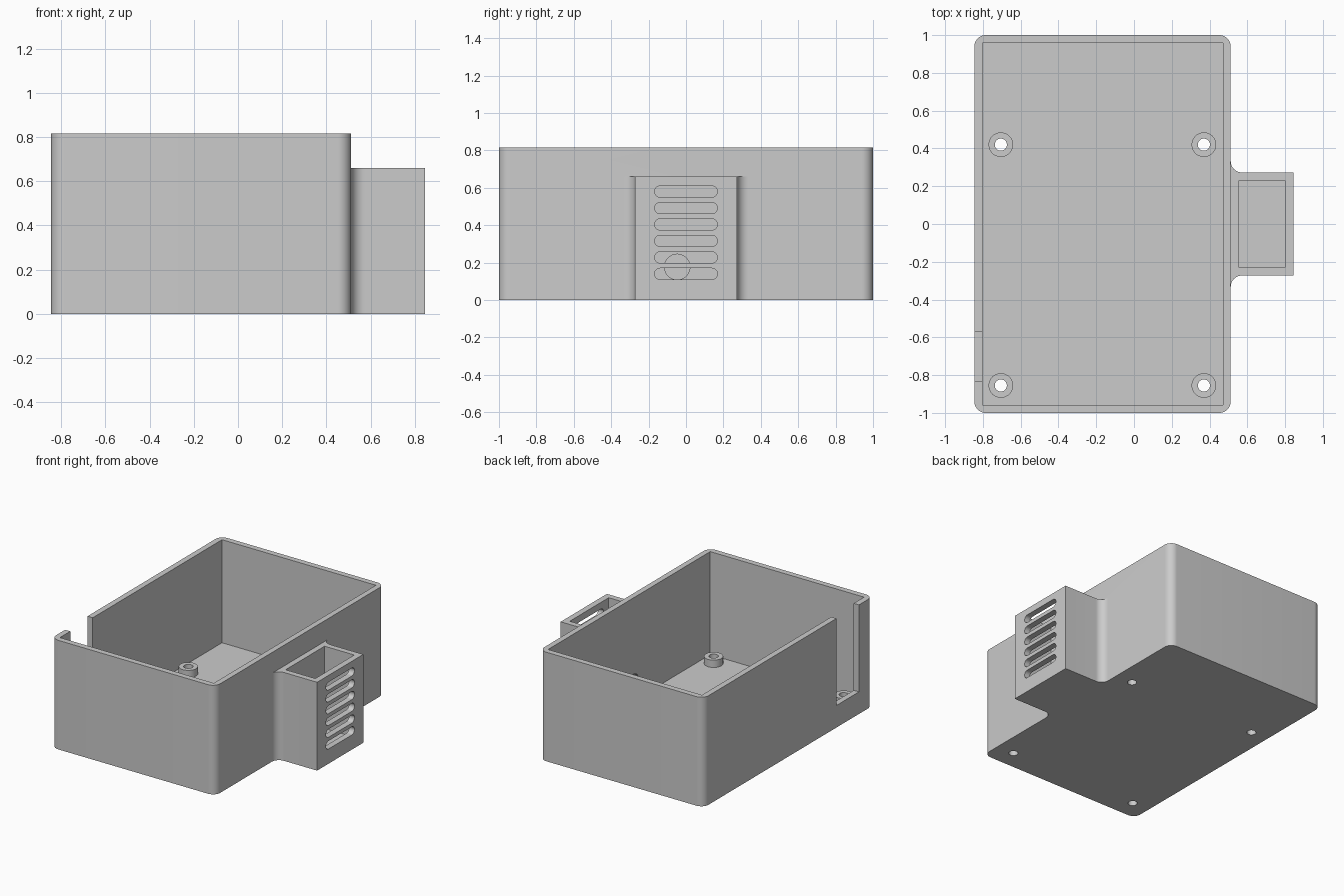
import bpy, bmesh
from math import pi, sin, cos

cube = bpy.data.objects.get("Cube")
if cube:
    bpy.data.objects.remove(cube, do_unlink=True)

grey = bpy.data.materials.new("plain grey")
grey.use_nodes = True
COLOUR = (0.6, 0.6, 0.6, 1)
grey.diffuse_color = COLOUR
grey.node_tree.nodes["Principled BSDF"].inputs["Base Color"].default_value = COLOUR


def arc(cx, cy, r, start, end, steps=12):
    """Points on an arc, angles in quarter turns."""
    angles = [(start + (end - start) * i / steps) * pi / 2 for i in range(steps + 1)]
    return [(cx + r * cos(a), cy + r * sin(a)) for a in angles]


def circle(cx, cy, r):
    return arc(cx, cy, r, 0, 4, 48)[:-1]


def rect(x0, x1, y0, y1):
    return [(x0, y0), (x1, y0), (x1, y1), (x0, y1)]


def prism(name, outline, low, high, axis="z"):
    """Extrude an outline along z, or a (y, z) outline along x."""
    bm = bmesh.new()
    place = (lambda p, h: (p[0], p[1], h)) if axis == "z" else (lambda p, h: (h, p[0], p[1]))
    face = bm.faces.new([bm.verts.new(place(p, low)) for p in outline])
    top = bmesh.ops.extrude_face_region(bm, geom=[face])["geom"]
    shift = (0, 0, high - low) if axis == "z" else (high - low, 0, 0)
    bmesh.ops.translate(bm, verts=[v for v in top if isinstance(v, bmesh.types.BMVert)], vec=shift)
    bmesh.ops.recalc_face_normals(bm, faces=bm.faces)
    mesh = bpy.data.meshes.new(name)
    bm.to_mesh(mesh)
    bm.free()
    mesh.materials.append(grey)
    obj = bpy.data.objects.new(name, mesh)
    bpy.context.collection.objects.link(obj)
    return obj


def combine(target, tool, operation):
    """Apply a boolean and remove the tool."""
    mod = target.modifiers.new("boolean", "BOOLEAN")
    mod.operation, mod.object, mod.solver = operation, tool, "EXACT"
    bpy.context.view_layer.objects.active = target
    bpy.ops.object.modifier_apply(modifier=mod.name)
    bpy.data.objects.remove(tool, do_unlink=True)


LEFT, RIGHT, HEIGHT, FLOOR, R = -0.845, 0.512, 0.815, 0.045, 0.06

# Main tray with rounded upright corners
outline = (arc(RIGHT - R, 1 - R, R, 0, 1) + arc(LEFT + R, 1 - R, R, 1, 2)
           + arc(LEFT + R, R - 1, R, 2, 3) + arc(RIGHT - R, R - 1, R, 3, 4))
enclosure = prism("enclosure", outline, 0, HEIGHT)

# Side pocket blended into the wall
F = 0.06
half = arc(RIGHT + F, 0.273 + F, F, 3, 2)
side = [(0.845, 0.273)] + half + [(0.49, 0.273 + F)]
pocket_outline = side + [(x, -y) for x, y in reversed(side)]
combine(enclosure, prism("side_pocket", pocket_outline, 0, 0.66), "UNION")

# Hollow both compartments
combine(enclosure, prism("tray_cavity", rect(-0.802, 0.47, -0.957, 0.957), FLOOR, 1), "DIFFERENCE")
combine(enclosure, prism("pocket_cavity", rect(0.555, 0.8, -0.23, 0.23), FLOOR, 1), "DIFFERENCE")

# Screw bosses with through holes
for x in (-0.705, 0.37):
    for y in (-0.855, 0.42):
        combine(enclosure, prism("screw_boss", circle(x, y, 0.065), 0.02, 0.1), "UNION")
        combine(enclosure, prism("screw_hole", circle(x, y, 0.032), -0.1, 0.2), "DIFFERENCE")

# Vent slots in the pocket's outer wall
for i in range(6):
    z = 0.14 + i * 0.088
    slot = arc(0.138, z, 0.03, -1, 1) + arc(-0.138, z, 0.03, 1, 3)
    combine(enclosure, prism("vent_slot", slot, 0.7, 0.95, "x"), "DIFFERENCE")

# Cable hole between the compartments
combine(enclosure, prism("cable_hole", circle(-0.047, 0.177, 0.068), 0.4, 0.65, "x"), "DIFFERENCE")

# Open notch in the far wall
combine(enclosure, prism("wall_notch", rect(-0.835, -0.57, 0.165, 1), -0.95, -0.75, "x"), "DIFFERENCE")

bpy.ops.object.select_all(action="DESELECT")
enclosure.select_set(True)
bpy.context.view_layer.objects.active = enclosure
bpy.ops.object.shade_smooth_by_angle(angle=pi / 6)
